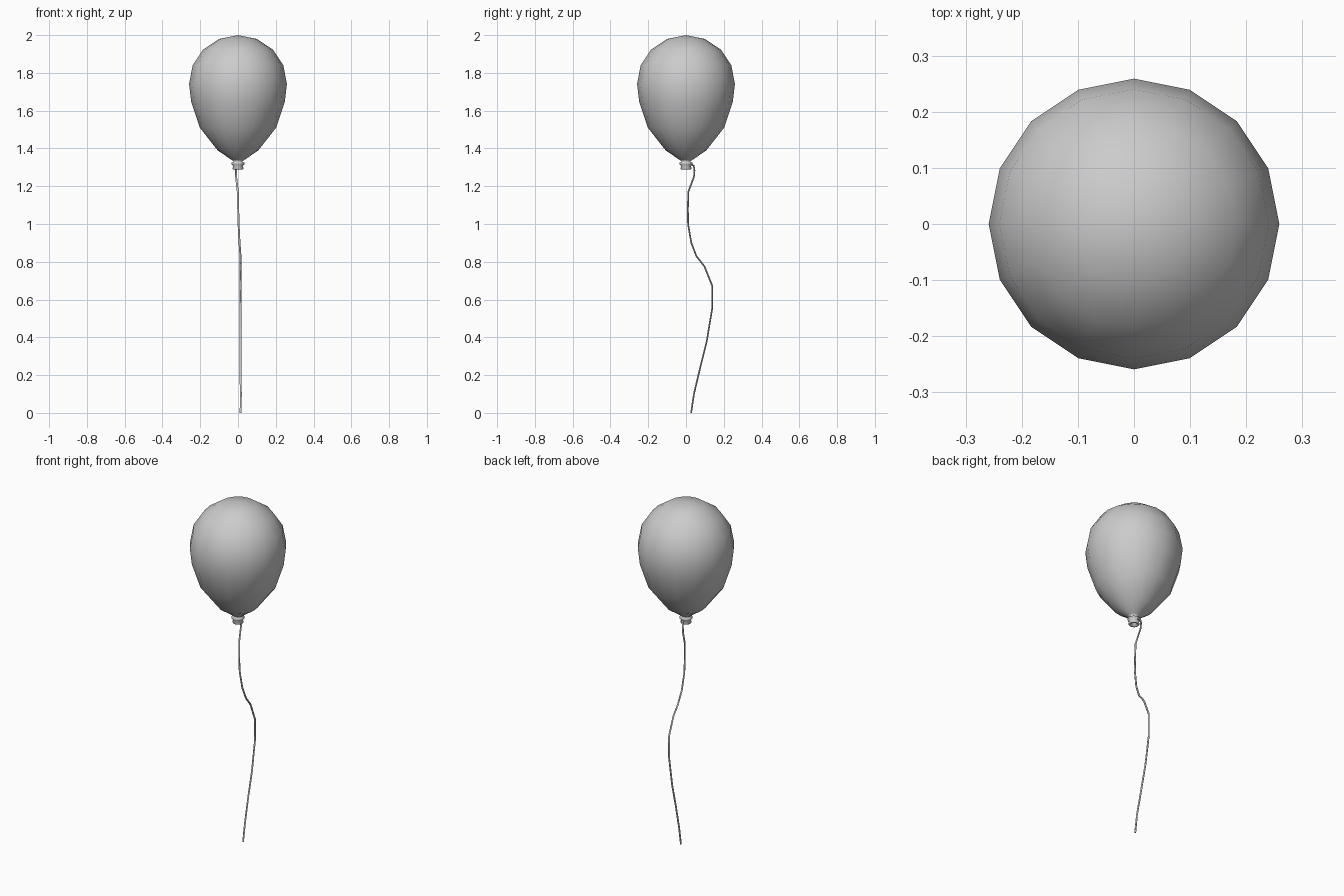
import bpy, bmesh, math
from mathutils import Vector

if "Cube" in bpy.data.objects:
    bpy.data.objects.remove(bpy.data.objects["Cube"])


def lathe(name, profile, sides=16, angle=180):
    """Spin an (r, z) profile around the z axis."""
    bm = bmesh.new()
    rings = []
    for r, z in profile:
        if r == 0:
            rings.append([bm.verts.new((0, 0, z))] * sides)
        else:
            rings.append([bm.verts.new((r * math.cos(math.tau * i / sides),
                                        r * math.sin(math.tau * i / sides), z))
                          for i in range(sides)])
    for a, b in zip(rings, rings[1:]):
        for i in range(sides):
            j = (i + 1) % sides
            corners = list(dict.fromkeys((a[i], a[j], b[j], b[i])))
            bm.faces.new(corners)
    bmesh.ops.recalc_face_normals(bm, faces=bm.faces)
    return finish(name, bm, angle)


def finish(name, bm, angle):
    mesh = bpy.data.meshes.new(name)
    bm.to_mesh(mesh)
    bm.free()
    ob = bpy.data.objects.new(name, mesh)
    bpy.context.collection.objects.link(ob)
    bpy.ops.object.select_all(action='DESELECT')
    ob.select_set(True)
    bpy.context.view_layer.objects.active = ob
    bpy.ops.object.shade_smooth_by_angle(angle=math.radians(angle))
    return ob


def tube(name, path, radius, sides=6):
    """Sweep a small ring along a mostly vertical path."""
    bm = bmesh.new()
    pts = [Vector(p) for p in path]
    rings = []
    for k, p in enumerate(pts):
        t = (pts[min(k + 1, len(pts) - 1)] - pts[max(k - 1, 0)]).normalized()
        u = t.cross(Vector((0, 1, 0))).normalized()
        v = t.cross(u)
        if k == len(pts) - 1:
            u, v = Vector((1, 0, 0)), Vector((0, -1, 0)) if v.y < 0 else Vector((0, 1, 0))
            if (rings[-1][0].co - pts[k - 1]).x < 0:
                u = -u
        rings.append([bm.verts.new(p + radius * (math.cos(math.tau * i / sides) * u
                                                 + math.sin(math.tau * i / sides) * v))
                      for i in range(sides)])
    for a, b in zip(rings, rings[1:]):
        for i in range(sides):
            j = (i + 1) % sides
            bm.faces.new((a[i], a[j], b[j], b[i]))
    bm.faces.new(rings[0])
    bm.faces.new(rings[-1])
    bmesh.ops.recalc_face_normals(bm, faces=bm.faces)
    return finish(name, bm, 60)


# Inflated body, neck, rolled lip and the hollow inside the lip
lathe("balloon", [
    (0, 2.0), (0.1, 1.98), (0.184, 1.924), (0.24, 1.84), (0.259, 1.741),
    (0.248, 1.648), (0.202, 1.51), (0.108, 1.39), (0.035, 1.34),
    (0.022, 1.331), (0.034, 1.325), (0.034, 1.317), (0.025, 1.308),
    (0.03, 1.294), (0.027, 1.289), (0.018, 1.291), (0.012, 1.31), (0, 1.315)])

# Wavy string hanging from the neck to the ground
tube("string", [
    (0.0, 0.025, 1.318), (-0.008, 0.041, 1.308), (-0.011, 0.045, 1.285),
    (-0.01, 0.042, 1.25), (-0.001, 0.012, 1.17), (0.001, 0.010, 1.08),
    (0.003, 0.011, 1.0), (0.008, 0.028, 0.9), (0.013, 0.055, 0.83),
    (0.013, 0.098, 0.775), (0.013, 0.138, 0.675), (0.013, 0.138, 0.55),
    (0.013, 0.11, 0.38), (0.013, 0.075, 0.24), (0.015, 0.042, 0.1),
    (0.014, 0.027, 0.0)], 0.005)
